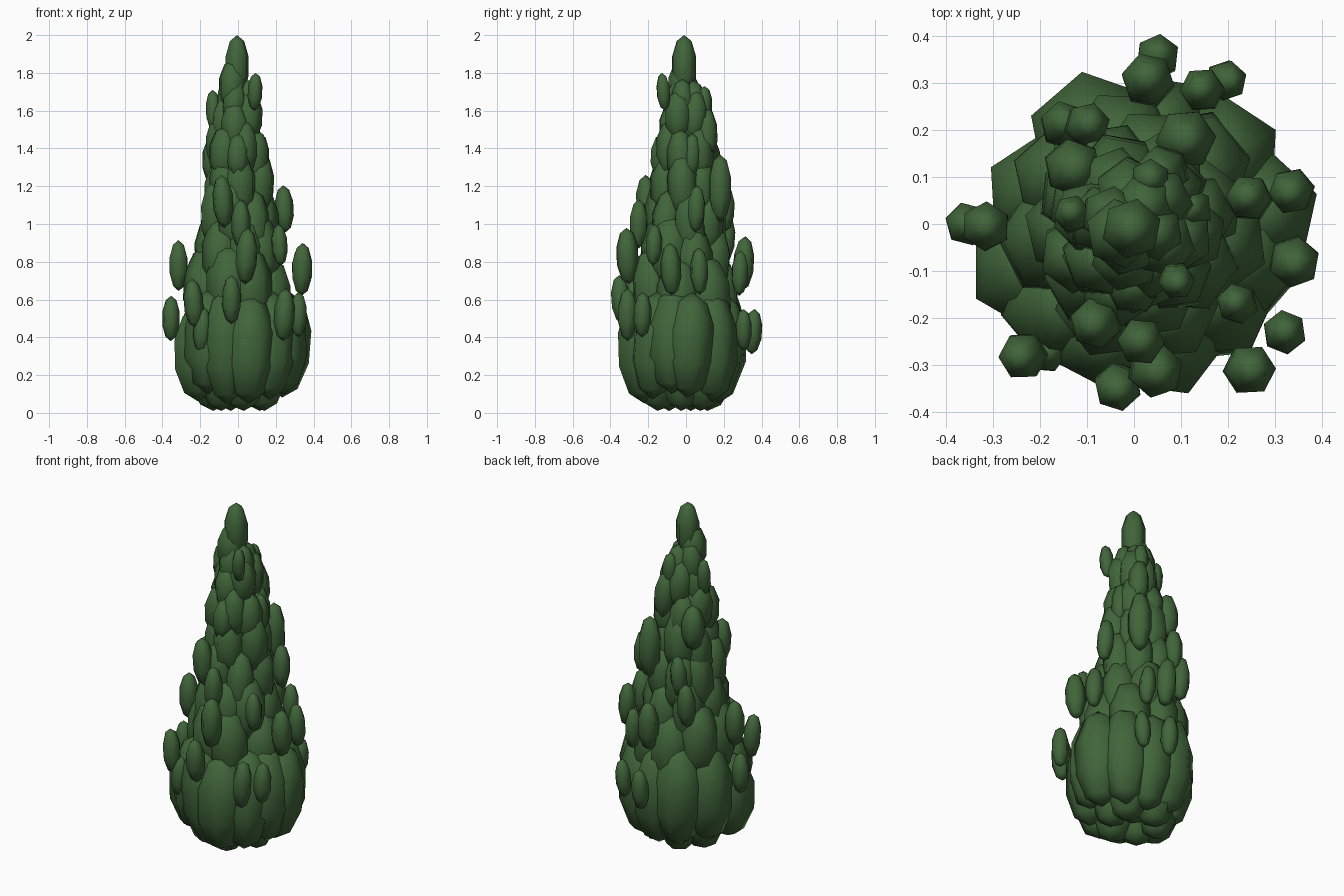
import bpy, bmesh, math, random
from mathutils import Matrix, Euler

random.seed(11)
green = bpy.data.materials.new("cypress green")
green.diffuse_color = (0.052, 0.13, 0.042, 1)


def blob(bm, x, y, z, r, h, tilt=0.07):
    """Six-sided upright ellipsoid leaf clump with a random turn and lean."""
    turn = Euler((random.uniform(-tilt, tilt), random.uniform(-tilt, tilt),
                  random.uniform(0, math.tau))).to_matrix().to_4x4()
    m = Matrix.Translation((x, y, z)) @ turn @ Matrix.Diagonal((r, r, h, 1))
    bmesh.ops.create_uvsphere(bm, u_segments=6, v_segments=5, radius=1, matrix=m)


def finish(bm, name):
    me = bpy.data.meshes.new(name)
    bm.to_mesh(me)
    bm.free()
    me.materials.append(green)
    for p in me.polygons:
        p.use_smooth = True
    ob = bpy.data.objects.new(name, me)
    bpy.context.collection.objects.link(ob)


# Inner mass and pointed tip
bm = bmesh.new()
for z, r, h in ((0.47, 0.25, 0.40), (0.9, 0.17, 0.5), (1.35, 0.11, 0.45)):
    blob(bm, 0, 0, z, r, h, 0)
blob(bm, -0.005, -0.01, 1.835, 0.068, 0.165, 0)
blob(bm, -0.03, -0.02, 1.73, 0.078, 0.14, 0)
finish(bm, "inner_foliage")

# Large skirt clumps: x, y, z, radius, half height
bm = bmesh.new()
for x, y, z, r, h in (
    (0.255, 0.02, 0.36, 0.14, 0.28), (0.18, 0.14, 0.35, 0.14, 0.29),
    (0.05, 0.19, 0.34, 0.135, 0.29), (-0.08, 0.18, 0.37, 0.15, 0.30),
    (-0.185, 0.06, 0.37, 0.14, 0.29), (-0.215, -0.09, 0.31, 0.145, 0.25),
    (-0.15, -0.17, 0.38, 0.14, 0.28),
    (-0.06, -0.21, 0.35, 0.14, 0.31), (0.06, -0.23, 0.34, 0.145, 0.29),
    (0.17, -0.16, 0.36, 0.14, 0.29), (0.23, -0.07, 0.38, 0.14, 0.28),
):
    blob(bm, x, y, z, r, h)
finish(bm, "skirt_foliage")

# Underside clumps, then tiers narrowing upward
# (height, count, ring radius, clump radius, clump half height)
tiers = (
    (0.20, 6, 0.14, 0.125, 0.19),
    (0.64, 7, 0.18, 0.12, 0.22),
    (0.82, 7, 0.14, 0.105, 0.20),
    (1.02, 7, 0.13, 0.09, 0.19),
    (1.20, 6, 0.11, 0.09, 0.18),
    (1.38, 6, 0.095, 0.08, 0.15),
    (1.54, 5, 0.07, 0.075, 0.14),
    (1.66, 4, 0.05, 0.068, 0.13),
)
bm = bmesh.new()
for z, n, ring, r, h in tiers:
    start = random.uniform(0, math.tau)
    for i in range(n):
        a = start + math.tau * (i + random.uniform(-0.15, 0.15)) / n
        d = ring * random.uniform(0.93, 1.07)
        s = random.uniform(0.93, 1.07)
        blob(bm, d * math.cos(a), d * math.sin(a),
             z + random.uniform(-0.04, 0.04) * (z > 0.3), r * s, h)
finish(bm, "foliage_tiers")

# Small outlying tufts: x, y, z, half height
tufts = (
    (-0.355, 0.00, 0.50, 0.12), (-0.315, -0.005, 0.78, 0.135),
    (0.34, -0.08, 0.76, 0.14), (0.335, 0.07, 0.75, 0.125),
    (0.245, 0.055, 1.08, 0.125), (0.05, 0.355, 0.43, 0.12),
    (0.03, 0.305, 0.79, 0.145), (0.195, 0.305, 0.44, 0.11),
    (0.145, 0.285, 0.74, 0.12), (-0.235, -0.28, 0.58, 0.13),
    (-0.19, -0.27, 0.44, 0.12), (-0.035, -0.345, 0.60, 0.13),
    (0.045, -0.31, 0.83, 0.15), (0.245, -0.31, 0.52, 0.14),
    (0.32, -0.23, 0.52, 0.12), (0.22, -0.17, 0.89, 0.11),
    (0.015, -0.25, 1.00, 0.13), (-0.08, -0.21, 1.12, 0.14),
)
bm = bmesh.new()
for x, y, z, h in tufts:
    blob(bm, x, y, z, h * 0.41, h)
for x, y, z, r, h in (
    (0.09, -0.12, 1.70, 0.04, 0.10), (-0.13, 0.02, 1.60, 0.042, 0.11),
    (0.035, 0.095, 1.63, 0.045, 0.10), (0.11, 0.18, 1.19, 0.068, 0.18),
    (-0.15, 0.21, 0.92, 0.052, 0.13), (-0.10, 0.21, 1.08, 0.05, 0.12),
    (-0.13, 0.12, 1.34, 0.065, 0.13), (0.12, 0.03, 1.36, 0.05, 0.12),
    (0.06, 0.11, 1.48, 0.06, 0.14), (0.0, -0.13, 1.36, 0.065, 0.12),
):
    blob(bm, x, y, z, r, h)
finish(bm, "foliage_tufts")
